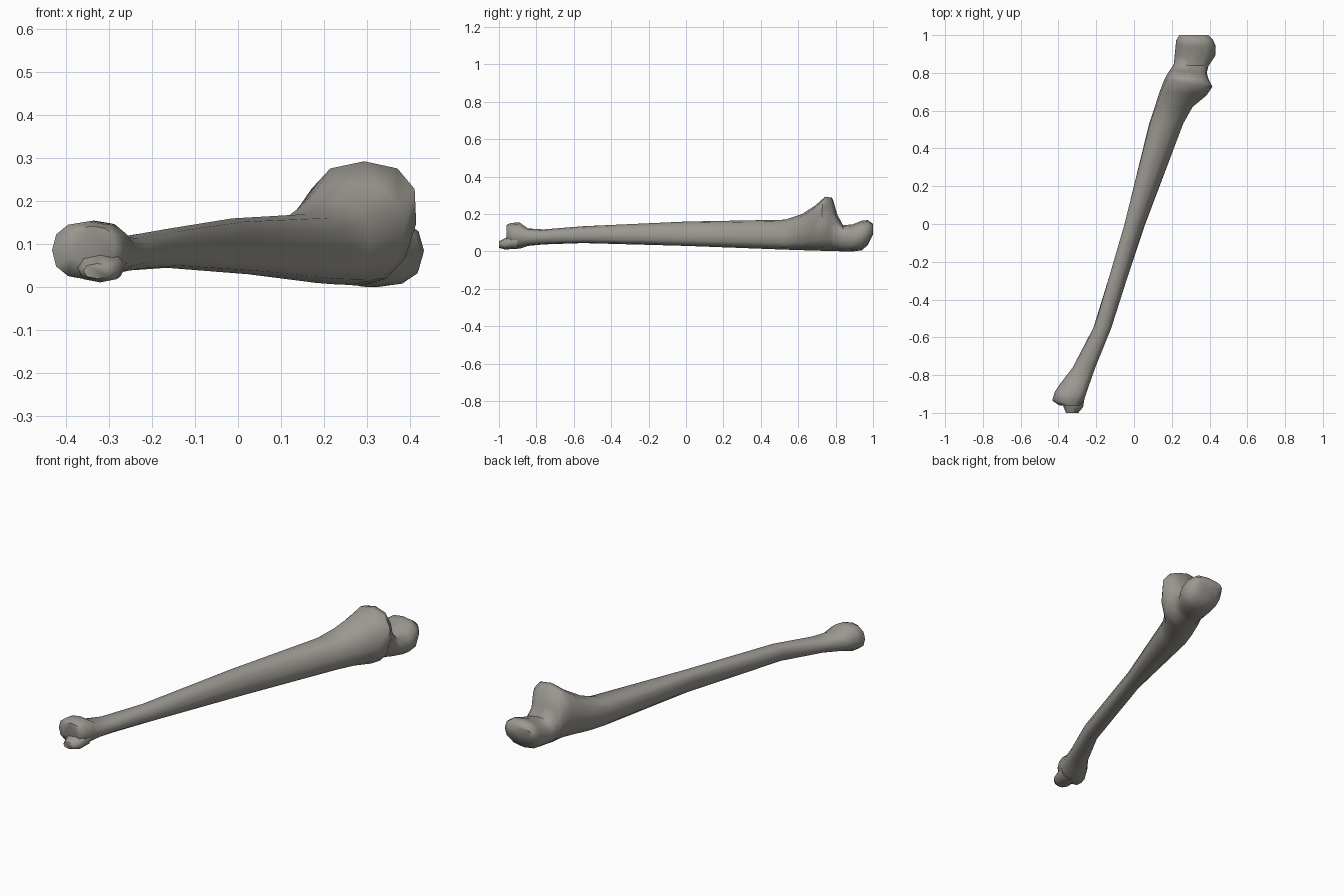
import bpy, bmesh, math

if "Cube" in bpy.data.objects:
    bpy.data.objects.remove(bpy.data.objects["Cube"])

bone = bpy.data.materials.new("bone_grey")
bone.diffuse_color = (0.33, 0.315, 0.285, 1)
bone.use_nodes = True
bone.node_tree.nodes["Principled BSDF"].inputs["Base Color"].default_value = bone.diffuse_color


def spow(v, p):
    return math.copysign(abs(v) ** p, v)


def bump(y, centre, width):
    return math.exp(-((y - centre) / width) ** 2)


def loft(name, rings, sides, power=0.85):
    """Skin a closed tube through rings: y, x min, x max, z min, z max."""
    bm = bmesh.new()
    loops = []
    for y, x0, x1, z0, z1 in rings:
        cx, cz, w, h = (x0 + x1) / 2, (z0 + z1) / 2, (x1 - x0) / 2, (z1 - z0) / 2
        process = bump(y, 0.75, 0.07)
        skew = 0.08 * process - 0.4 * bump(y, 0.1, 0.4)   # shaft ridge leans left
        taper = 0.12 * process                            # process is wider on top
        lean = -0.14 * process                            # its crest runs diagonally
        pts = []
        for i in range(sides):
            a = 2 * math.pi * i / sides
            v = spow(math.sin(a), power)
            pts.append((spow(math.cos(a), power) * (1 + taper * v) + skew * v, v))
        m = max(abs(u) for u, v in pts)
        loops.append([bm.verts.new((cx + w * u / m, y + lean * w * u / m, cz + h * v))
                      for u, v in pts])
    for a, b in zip(loops, loops[1:]):
        for i in range(sides):
            j = (i + 1) % sides
            bm.faces.new((a[i], a[j], b[j], b[i]))
    bm.faces.new(loops[0])
    bm.faces.new(loops[-1])
    bmesh.ops.recalc_face_normals(bm, faces=bm.faces)
    mesh = bpy.data.meshes.new(name)
    bm.to_mesh(mesh)
    bm.free()
    mesh.materials.append(bone)
    ob = bpy.data.objects.new(name, mesh)
    bpy.context.collection.objects.link(ob)
    bpy.ops.object.select_all(action='DESELECT')
    ob.select_set(True)
    bpy.context.view_layer.objects.active = ob
    bpy.ops.object.shade_smooth_by_angle(angle=math.radians(60))


# Whole bone: small head, tapering shaft, raised process, notch, hooked end
loft("forearm_bone", [
    (-0.96, -0.395, -0.285, 0.05, 0.142),
    (-0.935, -0.433, -0.265, 0.018, 0.153),
    (-0.89, -0.42, -0.25, 0.015, 0.155),
    (-0.845, -0.39, -0.235, 0.03, 0.123),
    (-0.76, -0.325, -0.205, 0.038, 0.118),
    (-0.55, -0.215, -0.12, 0.045, 0.135),
    (0, -0.05, 0.06, 0.03, 0.16),
    (0.53, 0.08, 0.26, 0.01, 0.17),
    (0.62, 0.11, 0.31, 0.007, 0.20),
    (0.69, 0.135, 0.385, 0.005, 0.245),
    (0.745, 0.16, 0.415, 0.003, 0.293),
    (0.78, 0.175, 0.395, 0.003, 0.288),
    (0.807, 0.19, 0.385, 0.002, 0.20),
    (0.84, 0.21, 0.395, 0, 0.14),
    (0.89, 0.215, 0.43, 0, 0.145),
    (0.94, 0.22, 0.433, 0.006, 0.165),
    (0.972, 0.223, 0.42, 0.035, 0.168),
    (1.0, 0.24, 0.395, 0.09, 0.148),
], 12)

# Small peg on the narrow end
loft("end_spur", [
    (-1.0, -0.36, -0.295, 0.02, 0.055),
    (-0.97, -0.372, -0.27, 0.011, 0.07),
    (-0.9, -0.38, -0.258, 0.014, 0.10),
], 8)
